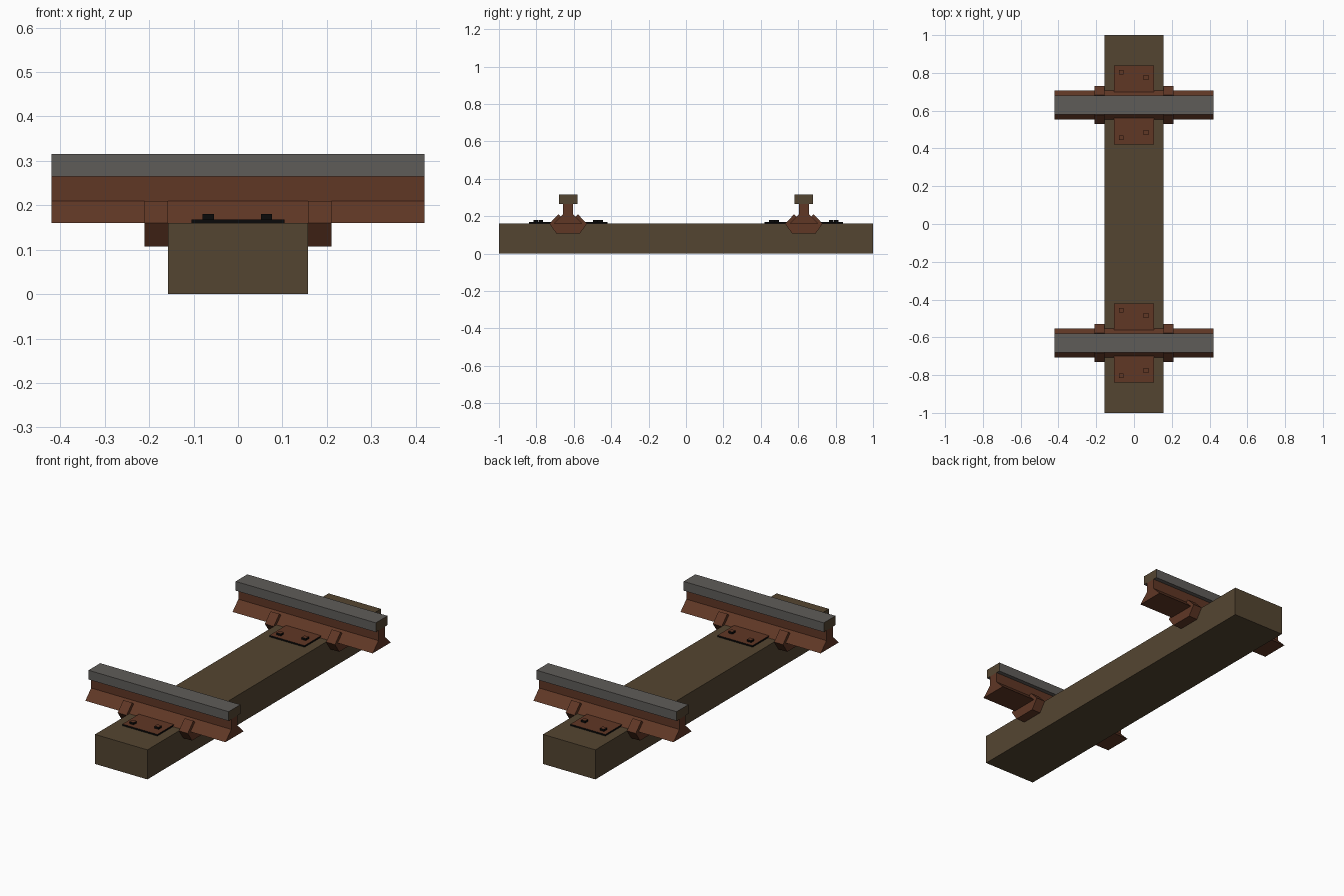
import bpy, bmesh

if "Cube" in bpy.data.objects:
    bpy.data.objects.remove(bpy.data.objects["Cube"])


def lin(c):
    c /= 255
    return c / 12.92 if c <= 0.04045 else ((c + 0.055) / 1.055) ** 2.4


def material(name, r, g, b):
    m = bpy.data.materials.new(name)
    m.diffuse_color = (lin(r), lin(g), lin(b), 1)
    m.use_nodes = True
    m.node_tree.nodes["Principled BSDF"].inputs["Base Color"].default_value = m.diffuse_color
    return m


WOOD = material("weathered_wood", 84, 69, 49)
RUST = material("rust_brown", 96, 55, 37)
STEEL = material("worn_steel", 95, 92, 89)
BLACK = material("black_edge", 9, 9, 9)


def prism(name, profile, x0, x1, y, mats, rule=None):
    """Extrude a (y, z) outline along x, colouring faces by a normal rule."""
    bm = bmesh.new()
    face = bm.faces.new([bm.verts.new((x0, y + p, z)) for p, z in profile])
    new = bmesh.ops.extrude_face_region(bm, geom=[face])["geom"]
    bmesh.ops.translate(bm, vec=(x1 - x0, 0, 0),
                        verts=[v for v in new if isinstance(v, bmesh.types.BMVert)])
    bmesh.ops.recalc_face_normals(bm, faces=bm.faces)
    if rule:
        for f in bm.faces:
            f.material_index = rule(f.normal)
    mesh = bpy.data.meshes.new(name)
    bm.to_mesh(mesh)
    bm.free()
    for m in mats:
        mesh.materials.append(m)
    ob = bpy.data.objects.new(name, mesh)
    bpy.context.collection.objects.link(ob)
    return ob


def rect(y0, y1, z0, z1):
    return [(y0, z0), (y1, z0), (y1, z1), (y0, z1)]


def both_sides(half):
    """Mirror half an outline about its centre line."""
    return half + [(-p, z) for p, z in reversed(half)]


def dark_sides(n):
    return 0 if abs(n.z) > 0.5 else 1


# wooden sleeper
prism("sleeper", rect(-1, 1, 0, 0.16), -0.157, 0.157, 0, [WOOD])

FOOT = both_sides([(0.077, 0.16), (0.027, 0.21), (0.027, 0.265)])
CHAIR = both_sides([(0.063, 0.107), (0.1, 0.16), (0.052, 0.21), (0.039, 0.198)])

for y, label in ((-0.63, "near"), (0.63, "far")):
    # rail: flared foot and web, then the worn head
    prism(f"rail_foot_{label}", FOOT, -0.42, 0.42, y, [RUST])
    prism(f"rail_head_{label}", rect(-0.05, 0.05, 0.265, 0.315), -0.42, 0.42, y,
          [STEEL, WOOD], lambda n: 1 if abs(n.x) > 0.5 else 0)
    # clamps hugging the rail on each side of the sleeper
    prism(f"clamp_left_{label}", CHAIR, -0.21, -0.157, y, [RUST])
    prism(f"clamp_right_{label}", CHAIR, 0.157, 0.21, y, [RUST])
    # base plates with two bolts each
    for s, side in ((-1, "front"), (1, "back")):
        a, b = sorted((s * 0.068, s * 0.21))
        prism(f"plate_{side}_{label}", rect(a, b, 0.159, 0.1685), -0.105, 0.105, y,
              [RUST, BLACK], dark_sides)
        for i, (x, d) in enumerate(((-0.067, 0.173), (0.064, 0.146))):
            prism(f"bolt_{side}_{label}_{i}",
                  rect(s * d - 0.0125, s * d + 0.0125, 0.165, 0.18),
                  x - 0.0125, x + 0.0125, y, [RUST, BLACK], dark_sides)
